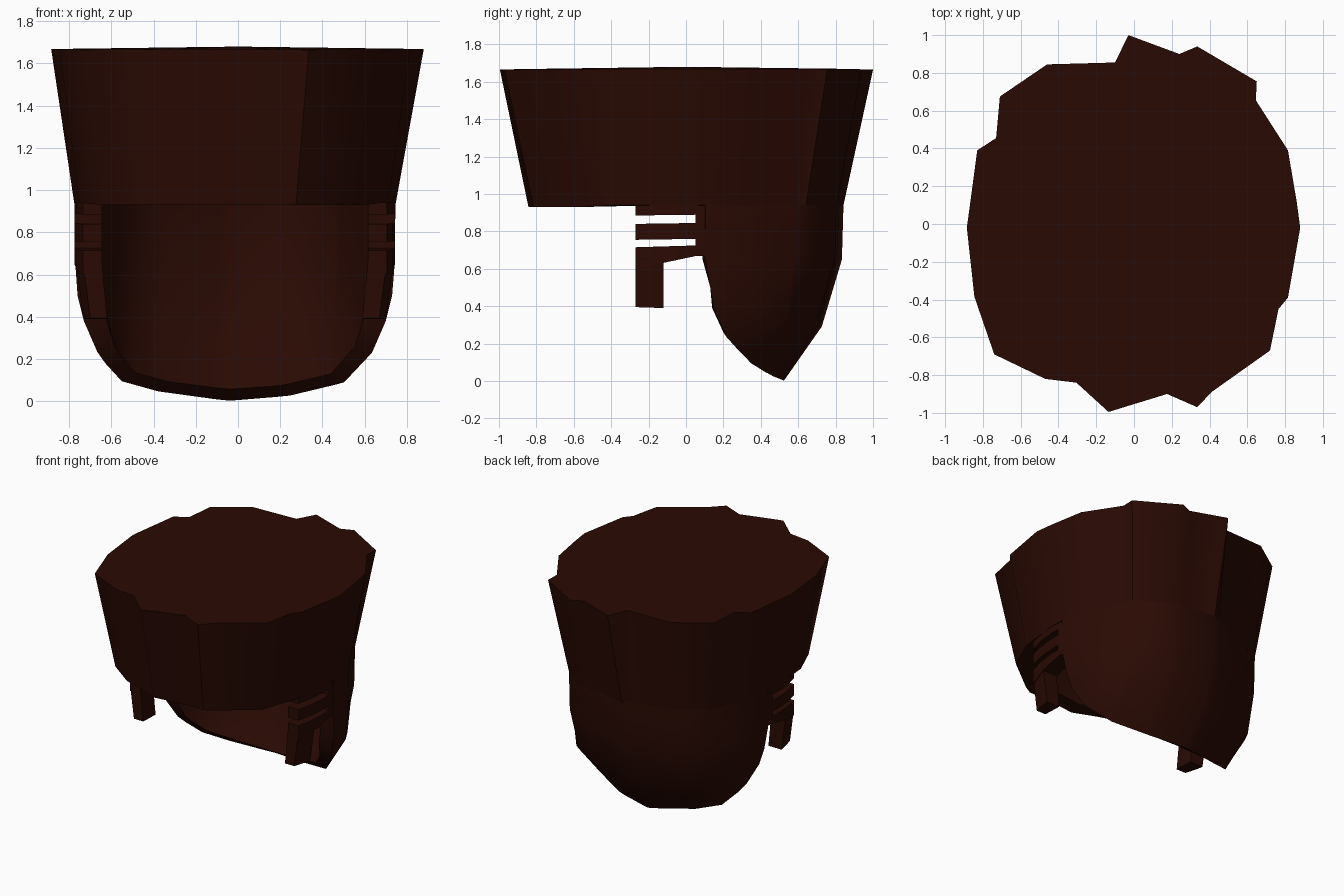
import bpy, bmesh, math

if "Cube" in bpy.data.objects:
    bpy.data.objects.remove(bpy.data.objects["Cube"])

mat = bpy.data.materials.new("dark_brown")
mat.diffuse_color = (0.023, 0.003, 0.001, 1)
mat.use_nodes = True
mat.node_tree.nodes["Principled BSDF"].inputs["Base Color"].default_value = mat.diffuse_color


def make(name, verts, faces, angle=50):
    bm = bmesh.new()
    vs = [bm.verts.new(v) for v in verts]
    for f in faces:
        bm.faces.new([vs[i] for i in f])
    bmesh.ops.recalc_face_normals(bm, faces=bm.faces)
    me = bpy.data.meshes.new(name)
    bm.to_mesh(me)
    bm.free()
    me.materials.append(mat)
    ob = bpy.data.objects.new(name, me)
    bpy.context.collection.objects.link(ob)
    bpy.ops.object.select_all(action='DESELECT')
    ob.select_set(True)
    bpy.context.view_layer.objects.active = ob
    bpy.ops.object.shade_smooth_by_angle(angle=math.radians(angle))
    return ob


# jagged outline of the flat top, counter-clockwise
TOP = [(.88, -.02), (.861, .12), (.815, .39), (.645, .655), (.65, .755), (.335, .94), (.24, .9),
       (-.03, 1), (-.1, .855), (-.46, .845), (-.71, .675), (-.73, .455), (-.83, .39), (-.866, .12),
       (-.885, -.02), (-.845, -.385), (-.74, -.69), (-.47, -.82), (-.305, -.84), (-.135, -.995),
       (.175, -.9), (.335, -.97), (.41, -.89), (.72, -.67), (.765, -.45), (.815, -.39)]
N = len(TOP)
SHIFT = -.015


def ring_point(p):
    # lower edge of the upper band: the outline softened towards a full ellipse
    x, y = p
    r = math.hypot(x / .885, y)
    k = .65 / r + .35
    k *= 1 + .045 * abs(math.sin(2 * math.atan2(y, x)))
    return (x * k * .86 + SHIFT * .9, y * k * .84)


RING = [ring_point(p) for p in TOP]
INNER = [(SHIFT + (x - SHIFT) * .84, y * .86) for x, y in RING]

# upper band: cap, flared wall, underside and domed cavity
rows = [[(x, y, 1.68 - .015 * (x * x + y * y)) for x, y in TOP],
        [(x, y, .93 + (.01 if y > -.4 else 0)) for x, y in RING],
        [(x, y, .935) for x, y in INNER]]
for s, z in ((.93, 1.15), (.72, 1.35), (.4, 1.46)):
    rows.append([(x * s, y * s, z) for x, y in INNER])
verts = [v for r in rows for v in r]
faces = [(r * N + i, r * N + (i + 1) % N, (r + 1) * N + (i + 1) % N, (r + 1) * N + i)
         for r in range(len(rows) - 1) for i in range(N)]
c = len(verts)
verts += [(0, 0, 1.68), (0, 0, 1.49)]
last = (len(rows) - 1) * N
for i in range(N):
    j = (i + 1) % N
    faces += [(c, i, j), (c + 1, last + j, last + i)]
make("upper_band", verts, faces)

# rounded back shell: rows keyed by angle from the side to the back centre
KEYS = [7, 23, 38, 64, 90]
MID = [(.745, .13, .5), (.71, .32, .38), (.615, .51, .33), (.36, .675, .3), (0, .73, .29)]
RIM = [(.715, .15, .38), (.65, .22, .23), (.555, .34, .10), (.31, .45, .032), (0, .53, 0)]
IN_MID = [(.625, .13, .5), (.60, .25, .38), (.52, .40, .33), (.3, .56, .3), (0, .62, .29)]
IN_RIM = [(.61, .14, .39), (.57, .2, .26), (.49, .31, .14), (.27, .40, .08), (0, .44, .055)]


def sample(table, a, sign):
    a = min(max(a, KEYS[0]), 90)
    for k in range(4):
        if a <= KEYS[k + 1]:
            t = (a - KEYS[k]) / (KEYS[k + 1] - KEYS[k])
            p = [u + (v - u) * t for u, v in zip(table[k], table[k + 1])]
            return (p[0] * sign + SHIFT, p[1], p[2])


cols = []
for i in range(1, 14):
    x, y = TOP[i]
    a = math.degrees(math.atan2(y, abs(x) / .885))
    s = 1 if x > 0 else -1
    (ox, oy), (ix, iy) = RING[i], INNER[i]
    zs = .65
    cols.append([(ox, oy, .94), (ox * .995, oy * .99, zs), sample(MID, a, s), sample(RIM, a, s),
                 sample(IN_RIM, a, s), sample(IN_MID, a, s), (ix, iy, zs), (ix, iy, .94)])
verts = [v for col in cols for v in col]
faces = [(c0 * 8 + k, c0 * 8 + (k + 1) % 8, c0 * 8 + 8 + (k + 1) % 8, c0 * 8 + 8 + k)
         for c0 in range(len(cols) - 1) for k in range(8)]
for b in (0, 8 * (len(cols) - 1)):
    faces += [(b + k, b + k + 1, b + 6 - k, b + 7 - k) for k in range(3)]
make("back_shell", verts, faces)


# side pieces: curved blocks following the head; bottom and top heights given at front and back ends
def side_block(name, y0, y1, z0, z1, taper=0):
    for label, s in (("right", 1), ("left", -1)):
        n = 3
        verts, faces = [], []
        for i in range(n + 1):
            t = i / n
            y = y0 + (y1 - y0) * t
            xo = .76 * math.sqrt(1 - (y / .84) ** 2)
            xi = .63
            zb = z0[0] + (z0[1] - z0[0]) * t
            zt = z1[0] + (z1[1] - z1[0]) * t
            verts += [(SHIFT + s * (xo - taper * 1.4), y, zb), (SHIFT + s * xo, y, zt),
                      (SHIFT + s * xi, y, zt), (SHIFT + s * (xi - taper), y, zb)]
        for i in range(n):
            faces += [(4 * i + k, 4 * i + (k + 1) % 4, 4 * i + 4 + (k + 1) % 4, 4 * i + 4 + k)
                      for k in range(4)]
        faces += [(0, 1, 2, 3), (4 * n, 4 * n + 1, 4 * n + 2, 4 * n + 3)]
        make(label + "_" + name, verts, faces, 30)


side_block("top_strip", -.27, .13, (.885, .89), (.94, .94))
side_block("middle_strip", -.27, .06, (.755, .76), (.84, .845))
side_block("lower_strip", -.27, .06, (.60, .67), (.715, .725))
side_block("ear_back", .05, .14, (.67, .665), (.91, .91))
side_block("sideburn", -.27, -.12, (.395, .39), (.66, .65), .025)
